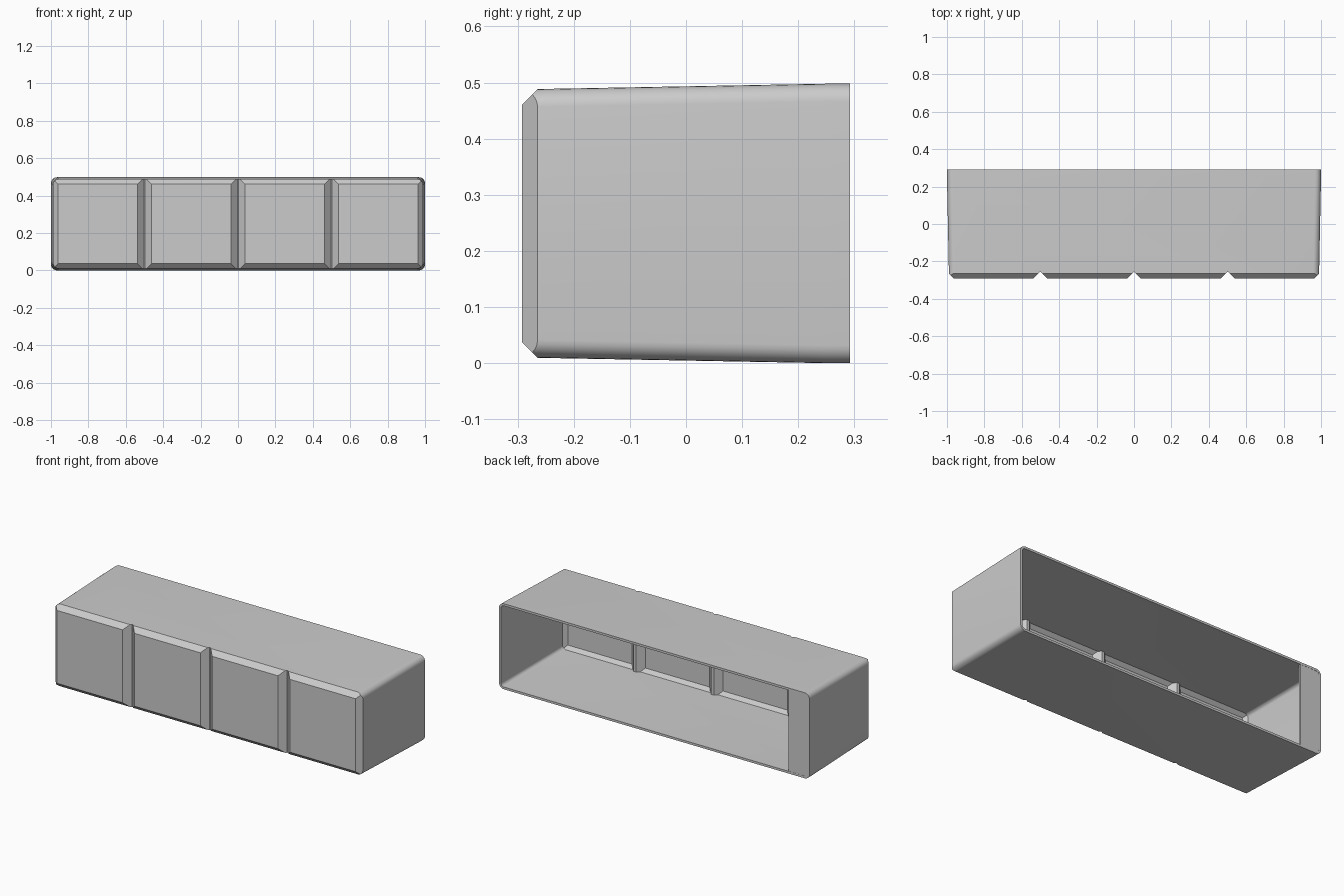
import bpy, bmesh, math
from mathutils import Vector

cube = bpy.data.objects.get("Cube")
if cube:
    bpy.data.objects.remove(cube, do_unlink=True)

WALL = 0.013
FRONT, BACK, MID = -0.292, 0.292, 0.25

grey = bpy.data.materials.new("light_grey")
grey.use_nodes = True
grey.diffuse_color = (0.6, 0.6, 0.6, 1)
grey.node_tree.nodes["Principled BSDF"].inputs["Base Color"].default_value = (0.6, 0.6, 0.6, 1)


def make_object(name, bm):
    bmesh.ops.recalc_face_normals(bm, faces=bm.faces)
    mesh = bpy.data.meshes.new(name)
    bm.to_mesh(mesh)
    bm.free()
    mesh.materials.append(grey)
    obj = bpy.data.objects.new(name, mesh)
    bpy.context.collection.objects.link(obj)
    return obj


def loft(bm, rings):
    """Skin closed rings of points and cap both ends."""
    loops = [[bm.verts.new(p) for p in ring] for ring in rings]
    for a, b in zip(loops, loops[1:]):
        for i in range(len(a)):
            j = (i + 1) % len(a)
            bm.faces.new((a[i], a[j], b[j], b[i]))
    bm.faces.new(loops[0])
    bm.faces.new(loops[-1])


def rounded_ring(y, half_x, half_z, r, steps=6):
    points = []
    for corner, (sx, sz) in enumerate([(1, 1), (-1, 1), (-1, -1), (1, -1)]):
        for i in range(steps + 1):
            a = (corner + i / steps) * math.pi / 2
            points.append((sx * (half_x - r) + r * math.cos(a), y,
                           0.25 + sz * (half_z - r) + r * math.sin(a)))
    return points


def subtract(obj, cutter):
    mod = obj.modifiers.new("cut", 'BOOLEAN')
    mod.operation = 'DIFFERENCE'
    mod.solver = 'EXACT'
    mod.object = cutter
    bpy.context.view_layer.objects.active = obj
    bpy.ops.object.modifier_apply(modifier=mod.name)
    bpy.data.objects.remove(cutter, do_unlink=True)


def grooved_block(name, inset, back):
    """Tapered rounded block, chamfered at the front, with three V grooves."""
    bm = bmesh.new()
    r = 0.032 - inset
    loft(bm, [rounded_ring(y, hx - inset, hz - inset, r) for y, hx, hz in
              [(FRONT + inset, 0.989, 0.239), (MID, 1.0, 0.249), (back, 1.0, 0.249)]])
    # front chamfers on all four sides
    for dx, dz in [(1, 0), (-1, 0), (0, 1), (0, -1)]:
        normal = Vector((dx, -1, dz)).normalized()
        point = Vector((dx * 0.99, -0.264, 0.25 + dz * 0.24)) - normal * inset
        cut = bmesh.ops.bisect_plane(bm, geom=bm.verts[:] + bm.edges[:] + bm.faces[:],
                                     plane_co=point, plane_no=normal, clear_outer=True)
        rim = [e for e in cut["geom_cut"] if isinstance(e, bmesh.types.BMEdge)]
        bmesh.ops.contextual_create(bm, geom=rim)
    block = make_object(name, bm)
    # vertical grooves between the four panels
    for x in (-0.5, 0, 0.5):
        tip_y, tip = -0.257 + inset, 0.003 + inset * 0.41
        outer_y = -0.35
        wide = tip + tip_y - outer_y
        bm = bmesh.new()
        loft(bm, [[(x - wide, outer_y, z), (x + wide, outer_y, z),
                   (x + tip, tip_y, z), (x - tip, tip_y, z)] for z in (-0.1, 0.6)])
        subtract(block, make_object("groove_cutter", bm))
    return block


# hollow shell, open at the back
shell = grooved_block("panelled_shell", 0, BACK)
subtract(shell, grooved_block("cavity_cutter", WALL, BACK + 0.1))

# narrow strip closing one end of the opening
bm = bmesh.new()
loft(bm, [[(-0.99, y, 0.012), (-0.865, y, 0.012), (-0.865, y, 0.488), (-0.99, y, 0.488)]
          for y in (BACK - 0.013, BACK - 0.001)])
strip = make_object("back_strip", bm)

# smooth rounded edges, crisp chamfers
bpy.ops.object.select_all(action='DESELECT')
shell.select_set(True)
bpy.context.view_layer.objects.active = shell
bpy.ops.object.shade_smooth_by_angle(angle=math.radians(30))

# rest on the ground
low = min(v.co.z for v in shell.data.vertices)
for obj in (shell, strip):
    obj.location.z = -low
